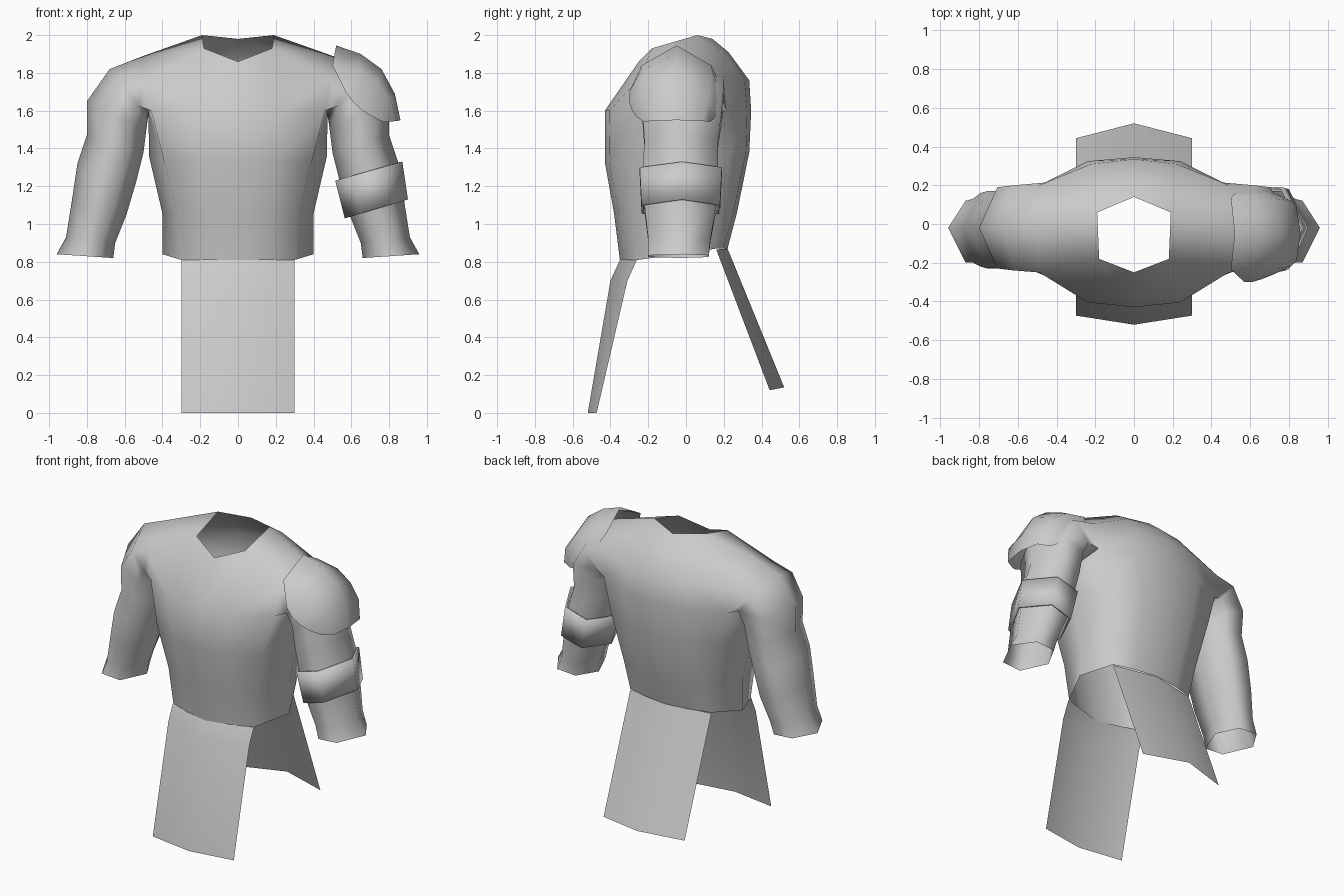
import bpy
import bmesh
import math

if "Cube" in bpy.data.objects:
    bpy.data.objects.remove(bpy.data.objects["Cube"], do_unlink=True)

cloth = bpy.data.materials.new("light_grey")
cloth.use_nodes = True
GREY = (0.6, 0.6, 0.6, 1)
cloth.diffuse_color = GREY
cloth.node_tree.nodes["Principled BSDF"].inputs["Base Color"].default_value = GREY


def finish(bm, name, sharp=60, mirror=False, thickness=0):
    """Turn a bmesh into a smooth shaded object."""
    bmesh.ops.recalc_face_normals(bm, faces=bm.faces)
    mesh = bpy.data.meshes.new(name)
    bm.to_mesh(mesh)
    bm.free()
    mesh.materials.append(cloth)
    obj = bpy.data.objects.new(name, mesh)
    bpy.context.collection.objects.link(obj)
    if mirror:
        mod = obj.modifiers.new("mirror", 'MIRROR')
        mod.use_clip = True
    if thickness:
        mod = obj.modifiers.new("thickness", 'SOLIDIFY')
        mod.thickness = thickness
    bpy.ops.object.select_all(action='DESELECT')
    bpy.context.view_layer.objects.active = obj
    obj.select_set(True)
    bpy.ops.object.shade_smooth_by_angle(angle=math.radians(sharp))
    return obj


def bridge(bm, rows, closed=False):
    """Join neighbouring rows of vertices with quads."""
    for low, high in zip(rows, rows[1:]):
        n = len(low)
        for i in range(n if closed else n - 1):
            j = (i + 1) % n
            bm.faces.new((low[i], low[j], high[j], high[i]))


def grid(name, rows, **options):
    """Sheet made from rows of points."""
    bm = bmesh.new()
    bridge(bm, [[bm.verts.new(p) for p in row] for row in rows])
    return finish(bm, name, **options)


def arm_ring(outer, inner, front, back, ridge=-0.02):
    """Six sided sleeve section: outer ridge, front pair, inner ridge, back pair."""
    points = []
    for t, y in ((0, ridge), (.3, front), (.75, front),
                 (1, ridge), (.75, back), (.3, back)):
        x, z = (a + (b - a) * t for a, b in zip(outer, inner))
        points.append((x, y, z))
    return points


def torso_ring(z_front, z_back, front, back, widths, bulge):
    """Half section from the front centre round the side to the back centre."""
    mid, out, side = widths
    near, far = bulge
    z_side = (z_front + z_back) / 2
    return [(0, front, z_front), (mid, front * near, z_front),
            (out, front * far, z_front), (side, -0.03, z_side),
            (out, back * far, z_back), (mid, back * near, z_back),
            (0, back, z_back)]


# Tunic torso, left half
bm = bmesh.new()
v = bm.verts.new
torso = [[v(p) for p in torso_ring(*ring)] for ring in (
    (.81, .87, -.35, .22, (.16, .30, .40), (.9, .73)),
    (1.05, 1.06, -.38, .27, (.17, .32, .40), (.93, .73)),
    (1.33, 1.38, -.43, .335, (.20, .39, .47), (.95, .7)),
    (1.6, 1.6, -.43, .345, (.24, .46, .475), (.94, .62)))]
bridge(bm, torso)
fc, fm, fo, side, bo, bm_, bc = torso[-1]

# Yoke around the neck hole and over the shoulder
neck = [v(p) for p in ((0, -.25, 1.86), (.18, -.18, 1.93),
                       (.19, .06, 2.0), (0, .14, 1.98))]
top = v((.5, -.01, 1.89))
front_up, back_up = v((.49, -.25, 1.77)), v((.49, .2, 1.77))
blade_c, blade_m = v((0, .335, 1.76)), v((.22, .31, 1.76))
nape_c, nape_m = v((0, .225, 1.91)), v((.2, .18, 1.92))
for face in ((fc, fm, neck[1], neck[0]), (fm, fo, front_up, neck[1]),
             (neck[1], front_up, top, neck[2]),
             (neck[2], top, nape_m), (neck[3], neck[2], nape_m, nape_c),
             (nape_c, nape_m, blade_m, blade_c),
             (nape_m, top, back_up, blade_m),
             (blade_c, blade_m, bm_, bc), (blade_m, back_up, bo, bm_)):
    bm.faces.new(face)

# Sleeve continuing from the arm hole
sleeve = [[top, front_up, fo, side, bo, back_up]]
for ring in (((.68, 1.82), (.477, 1.56), -.24, .2),
             ((.80, 1.65), (.485, 1.50), -.23, .19),
             ((.80, 1.47), (.50, 1.38), -.22, .17),
             ((.85, 1.32), (.54, 1.22), -.23, .17),
             ((.88, 1.12), (.59, 1.05), -.22, .16),
             ((.91, .93), (.65, .90), -.2, .13),
             ((.96, .84), (.66, .82), -.2, .12)):
    sleeve.append([v(p) for p in arm_ring(*ring)])
bridge(bm, sleeve, closed=True)
finish(bm, "tunic", sharp=80, mirror=True)

# Band around the left sleeve
bm = bmesh.new()
band = [[bm.verts.new(p) for p in arm_ring(*ring)] for ring in (
    ((.87, 1.33), (.515, 1.23), -.245, .19),
    ((.90, 1.13), (.565, 1.03), -.235, .18))]
bridge(bm, band, closed=True)
finish(bm, "arm_band", thickness=0.012)

# Shoulder guard on the left: each row is rim, shoulder, crown and back again
MIDDLE = -.05
rows = []
for crown, shoulder, rim in (
        ((.52, 0, 1.945), (.50, .185, 1.84), (.57, .25, 1.70)),
        ((.65, 0, 1.90), (.64, .19, 1.81), (.61, .25, 1.645)),
        ((.76, 0, 1.82), (.74, .18, 1.75), (.66, .235, 1.60)),
        ((.83, 0, 1.69), (.81, .17, 1.66), (.71, .215, 1.57)),
        ((.86, 0, 1.55), (.84, .14, 1.545), (.77, .175, 1.54))):
    rows.append([(x, MIDDLE + s * y, z) for s, (x, y, z) in (
        (-1, rim), (-1, shoulder), (0, crown), (1, shoulder), (1, rim))])
grid("shoulder_guard", rows)


def tabard(name, levels):
    """Hanging cloth panel creased down its centre."""
    grid(name, [[(-.3, edge, z_edge), (0, centre, z), (.3, edge, z_edge)]
                for centre, z, edge, z_edge in levels])


# Cloth panels at the front and back
tabard("front_tabard", ((-.35, .81, -.26, .81), (-.4, .7, -.31, .7),
                        (-.52, 0, -.473, 0)))
tabard("back_tabard", ((.22, .87, .16, .865), (.52, .135, .443, .12)))
